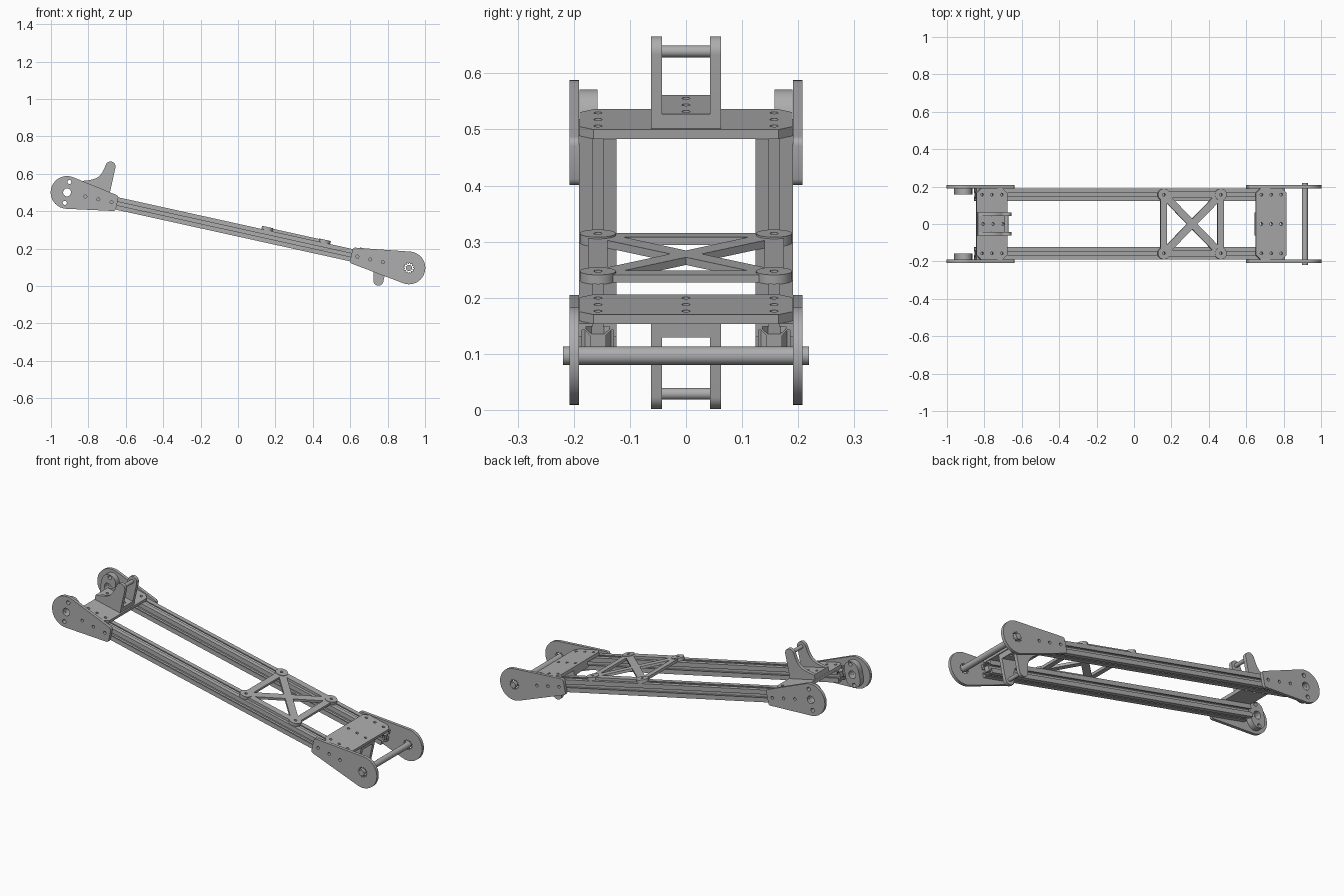
import bpy
from math import sin, cos, pi, radians, hypot
from mathutils import Matrix, Vector
from mathutils.geometry import convex_hull_2d

cube = bpy.data.objects.get("Cube")
if cube:
    bpy.data.objects.remove(cube, do_unlink=True)

metal = bpy.data.materials.new("grey metal")
metal.use_nodes = True
GREY = (0.42, 0.42, 0.42, 1)
metal.diffuse_color = GREY
metal.node_tree.nodes["Principled BSDF"].inputs["Base Color"].default_value = GREY

# The whole arm slopes down towards +x; parts are laid out in its own frame
TILT = Matrix.Translation((0, 0, 0.2985)) @ Matrix.Rotation(radians(12.45), 4, 'Y')
FLAT = Matrix.Identity(4)
UPRIGHT = Matrix.Rotation(pi / 2, 4, 'X')
ALONG = Matrix(((0, 0, 1, 0), (1, 0, 0, 0), (0, 1, 0, 0), (0, 0, 0, 1)))
parts = []


def circle(x, y, r, n=32):
    return [(x + r * cos(2 * pi * i / n), y + r * sin(2 * pi * i / n)) for i in range(n)]


def hull(points):
    return [points[i] for i in convex_hull_2d([Vector(p) for p in points])]


def prism(name, loops, thickness, facing, centre):
    """Extrude an outline with optional holes, centred on the given point."""
    curve = bpy.data.curves.new(name, 'CURVE')
    curve.dimensions = '2D'
    curve.fill_mode = 'BOTH'
    curve.extrude = thickness / 2
    for loop in loops:
        spline = curve.splines.new('POLY')
        spline.points.add(len(loop) - 1)
        for point, (x, y) in zip(spline.points, loop):
            point.co = (x, y, 0, 1)
        spline.use_cyclic_u = True
    temp = bpy.data.objects.new(name, curve)
    bpy.context.collection.objects.link(temp)
    bpy.context.view_layer.update()
    graph = bpy.context.evaluated_depsgraph_get()
    mesh = bpy.data.meshes.new_from_object(temp.evaluated_get(graph))
    bpy.data.objects.remove(temp, do_unlink=True)
    mesh.transform(TILT @ Matrix.Translation(centre) @ facing)
    mesh.materials.clear()
    mesh.materials.append(metal)
    obj = bpy.data.objects.new(name, mesh)
    bpy.context.collection.objects.link(obj)
    parts.append(obj)


RAIL_Y, HALF, SHEET = 0.157, 0.0335, 0.017
HUB, HUB_R = 0.936, 0.0875
SIDE_Y = RAIL_Y + HALF + SHEET / 2
TOP_W = HALF + SHEET / 2

# Slotted rail section: one quarter, repeated four times
quarter = [(0.011, 0.014), (0.021, 0.023), (0.021, 0.028), (0.009, 0.028), (0.009, HALF),
           (HALF, HALF), (HALF, 0.009), (0.028, 0.009), (0.028, 0.021), (0.023, 0.021),
           (0.014, 0.011)]
section = []
for k in range(4):
    c, s = round(cos(k * pi / 2)), round(sin(k * pi / 2))
    section += [(x * c + y * s, y * c - x * s) for x, y in quarter]

# Splined bore for the axle
teeth = 12
spline_bore = []
for i in range(teeth * 4):
    r = 0.028 if i % 4 < 2 else 0.021
    a = 2 * pi * i / (teeth * 4)
    spline_bore.append((HUB + r * cos(a), r * sin(a)))

# Waisted outline of the pivot block
pivot = [((0.058 + 0.014 * cos(2 * a)) * sin(a), (0.058 + 0.014 * cos(2 * a)) * cos(a))
         for a in (2 * pi * i / 48 for i in range(48))]
pivot_holes = [circle(0, 0, 0.021), circle(0, 0.057, 0.011, 16), circle(0, -0.057, 0.011, 16)]


def side_plate(name, sign, end, bolts, bore, y):
    corner = 0.014
    outline = circle(sign * HUB, 0, HUB_R, 64)
    for w in (-1, 1):
        outline += circle(sign * (end + corner), w * (0.044 - corner), corner, 16)
    holes = [circle(sign * b, 0, 0.008, 16) for b in bolts]
    prism(name, [hull(outline)] + holes + bore, SHEET, UPRIGHT, (0, y, 0))


upper_bore = [[(x - HUB, y) for x, y in loop] for loop in pivot_holes]
for side, s in (("right", -1), ("left", 1)):
    prism(f"{side}_rail", [section], 1.69, ALONG, (-0.025, s * RAIL_Y, 0))
    side_plate(f"{side}_upper_plate", -1, 0.662, (0.693, 0.765, 0.836), upper_bore, s * SIDE_Y)
    side_plate(f"{side}_lower_plate", 1, 0.62, (0.654, 0.724, 0.793), [spline_bore], s * SIDE_Y)
    prism(f"{side}_pivot_block", [pivot] + pivot_holes, 0.032, UPRIGHT, (-HUB, s * 0.174, 0))

# Axle across the lower end
prism("axle", [circle(0, 0, 0.0165)], 0.438, UPRIGHT, (HUB, 0, 0))


def cross_plate(name, u):
    a, b, c = 0.084, 0.19, 0.025
    outline = [(a, c - b), (a, b - c), (a - c, b), (c - a, b),
               (-a, b - c), (-a, c - b), (c - a, -b), (a - c, -b)]
    holes = [circle(i * 0.054, j * RAIL_Y, 0.0075, 16) for i in (-1, 0, 1) for j in (-1, 0, 1)]
    prism(name, [outline] + holes, SHEET, FLAT, (u, 0, TOP_W))


def hook_bracket(name, u, base, flip):
    """U-shaped bracket on a cross plate: floor, two curved cheeks and a pin."""
    def height(w):
        return base + flip * w
    tip_u, tip_w, tip_r, floor = 0.05, 0.135, 0.027, 0.0265
    tip = [(tip_u + tip_r * cos(a), tip_w + tip_r * sin(a))
           for a in (pi * i / 16 for i in range(17))]
    sweep = [(0.018, 0.11), (0.012, 0.09), (0.002, 0.071), (-0.013, 0.056),
             (-0.03, 0.046), (-0.053, 0.036), (-0.083, floor)]
    cheek = [(-0.083, 0), (tip_u + tip_r, 0)] + tip + sweep
    for side, s in (("right", -1), ("left", 1)):
        prism(f"{name}_{side}_cheek", [[(x, flip * y) for x, y in cheek]],
              0.019, UPRIGHT, (u, s * 0.0525, base))
    floor_shape = [(-0.083, -0.043), (0.077, -0.043), (0.077, 0.043), (-0.083, 0.043)]
    holes = [circle(i * 0.054, 0, 0.0075, 16) for i in (-1, 0, 1)]
    prism(f"{name}_floor", [floor_shape] + holes, floor, FLAT, (u, 0, height(floor / 2)))
    prism(f"{name}_pin", [circle(0, 0, 0.0105, 24)], 0.09, UPRIGHT,
          (u + tip_u, 0, height(tip_w)))


cross_plate("upper_cross_plate", -0.789)
cross_plate("lower_cross_plate", 0.741)
hook_bracket("upper_hook", -0.789, HALF + SHEET, 1)
hook_bracket("lower_hook", 0.741, HALF, -1)

# X-shaped brace: a frame with four triangular windows and round corner bosses
BU, BAR, MID = 0.156, 0.0175, 0.309
k = RAIL_Y / BU
t = 0.02 * hypot(1, k)
a, b = BU - BAR, RAIL_Y - BAR
ou, oy = BU + BAR, RAIL_Y + BAR
windows = []
for s in (-1, 1):
    windows.append([(s * t / k, 0), (s * a, k * a - t), (s * a, t - k * a)])
    windows.append([(0, s * t), ((b - t) / k, s * b), ((t - b) / k, s * b)])
frame = [(-ou, -oy), (ou, -oy), (ou, oy), (-ou, oy)]
holes = [circle(i * BU, j * RAIL_Y, 0.0075, 16) for i in (-1, 1) for j in (-1, 1)]
prism("cross_brace", [frame] + windows + holes, 0.014, FLAT, (MID, 0, HALF + 0.007))
for i, end in ((-1, "upper"), (1, "lower")):
    for j, side in ((-1, "right"), (1, "left")):
        prism(f"{side}_{end}_brace_boss", [circle(0, 0, 0.032), circle(0, 0, 0.0075, 16)],
              SHEET, FLAT, (MID + i * BU, j * RAIL_Y, TOP_W))

# Smooth the round walls, keep the edges crisp
bpy.ops.object.select_all(action='DESELECT')
for obj in parts:
    obj.select_set(True)
bpy.context.view_layer.objects.active = parts[0]
bpy.ops.object.shade_smooth_by_angle(angle=radians(30))
